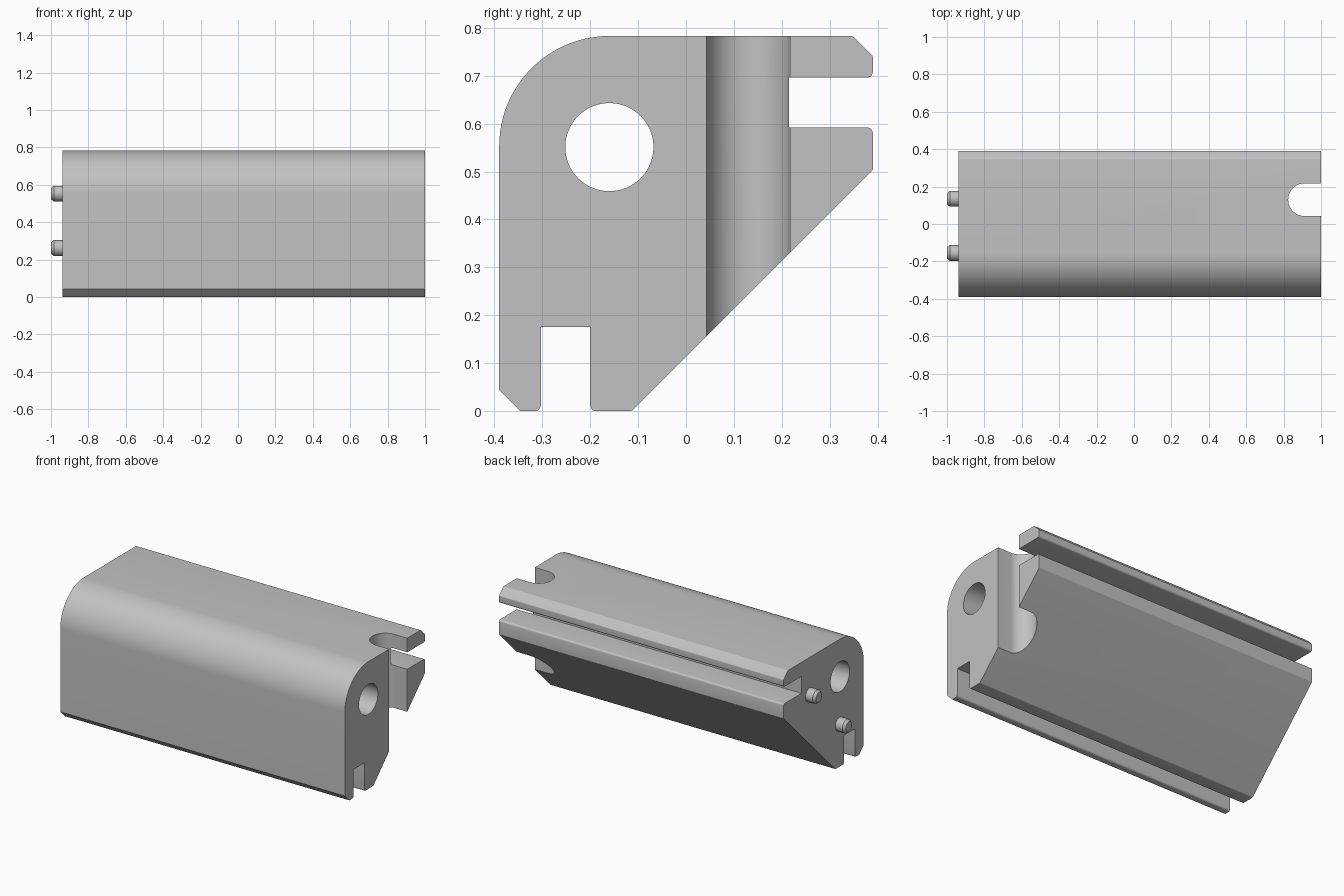
import bpy, bmesh, math
from mathutils import Vector, Matrix

cube = bpy.data.objects.get("Cube")
if cube:
    bpy.data.objects.remove(cube, do_unlink=True)

grey = bpy.data.materials.new("plain grey")
grey.use_nodes = True
grey.diffuse_color = (0.54, 0.54, 0.54, 1)
grey.node_tree.nodes["Principled BSDF"].inputs["Base Color"].default_value = (0.54, 0.54, 0.54, 1)


def rounded(corners):
    """Turn (y, z, radius) corners into an outline with filleted corners."""
    out = []
    for i, (y, z, r) in enumerate(corners):
        p = Vector((y, z))
        if r == 0:
            out.append(p)
            continue
        a = (Vector(corners[i - 1][:2]) - p).normalized()
        b = (Vector(corners[(i + 1) % len(corners)][:2]) - p).normalized()
        half = a.angle(b) / 2
        centre = p + (a + b).normalized() * r / math.sin(half)
        start = p + a * r / math.tan(half) - centre
        end = p + b * r / math.tan(half) - centre
        steps = 24 if r > 0.1 else 5
        turn = math.atan2(start.x * end.y - start.y * end.x, start.dot(end))
        for k in range(steps + 1):
            out.append(centre + Matrix.Rotation(turn * k / steps, 2) @ start)
    return out


def make_object(name, bm):
    bmesh.ops.recalc_face_normals(bm, faces=bm.faces)
    mesh = bpy.data.meshes.new(name)
    bm.to_mesh(mesh)
    bm.free()
    mesh.materials.append(grey)
    obj = bpy.data.objects.new(name, mesh)
    bpy.context.collection.objects.link(obj)
    return obj


def extrude(name, points, direction):
    bm = bmesh.new()
    face = bm.faces.new([bm.verts.new(p) for p in points])
    result = bmesh.ops.extrude_face_region(bm, geom=[face])
    verts = [g for g in result["geom"] if isinstance(g, bmesh.types.BMVert)]
    bmesh.ops.translate(bm, verts=verts, vec=direction)
    return make_object(name, bm)


def activate(obj):
    bpy.ops.object.select_all(action="DESELECT")
    obj.select_set(True)
    bpy.context.view_layer.objects.active = obj


# Main body: one profile with a slot in the back and a groove underneath
X0, X1 = -0.937, 1.0
E = 0.012
profile = rounded([
    (-0.39, 0.044, 0), (-0.346, 0, 0.006), (-0.303, 0, E), (-0.303, 0.175, 0),
    (-0.2, 0.175, 0), (-0.2, 0, E), (-0.113, 0, 0.012), (0.39, 0.503, 0.006),
    (0.39, 0.592, E), (0.215, 0.592, 0), (0.215, 0.696, 0), (0.39, 0.696, E),
    (0.39, 0.741, 0.006), (0.348, 0.783, 0.012), (-0.39, 0.783, 0.23)])
body = extrude("body", [(X0, p.x, p.y) for p in profile], (X1 - X0, 0, 0))

# Lengthwise round hole
N = 64
hole = extrude("hole_cutter",
               [(-1.2, -0.16 + 0.092 * math.cos(math.tau * k / N),
                 0.551 + 0.092 * math.sin(math.tau * k / N)) for k in range(N)],
               (2.5, 0, 0))

# Round-ended upright notch in the left end
R, CX, CY = 0.0875, 0.912, 0.13
arc = [(CX + R * math.cos(a), CY + R * math.sin(a), -0.1)
       for a in (math.pi * (0.5 + k / 32) for k in range(33))]
notch = extrude("notch_cutter", arc + [(1.1, CY - R, -0.1), (1.1, CY + R, -0.1)], (0, 0, 1))

for cutter in (hole, notch):
    cutter.hide_render = True
    mod = body.modifiers.new("cut", "BOOLEAN")
    mod.operation = "DIFFERENCE"
    mod.solver = "EXACT"
    mod.object = cutter
    activate(body)
    bpy.ops.object.modifier_apply(modifier=mod.name)
    bpy.data.objects.remove(cutter, do_unlink=True)

# Two locating pins with chamfered tips on the right end
pins = []
for name, y, z in (("upper_pin", 0.135, 0.553), ("lower_pin", -0.155, 0.262)):
    rings = [(-0.92, 0.042), (-0.985, 0.042), (-1.0, 0.03)]
    bm = bmesh.new()
    loops = [[bm.verts.new((x, y + r * math.cos(math.tau * k / 32),
                            z + r * math.sin(math.tau * k / 32))) for k in range(32)]
             for x, r in rings]
    for a, b in zip(loops, loops[1:]):
        for k in range(32):
            bm.faces.new((a[k - 1], a[k], b[k], b[k - 1]))
    bm.faces.new(loops[0])
    bm.faces.new(loops[-1])
    pins.append(make_object(name, bm))

for obj in [body] + pins:
    activate(obj)
    bpy.ops.object.shade_smooth_by_angle(angle=math.radians(25))
